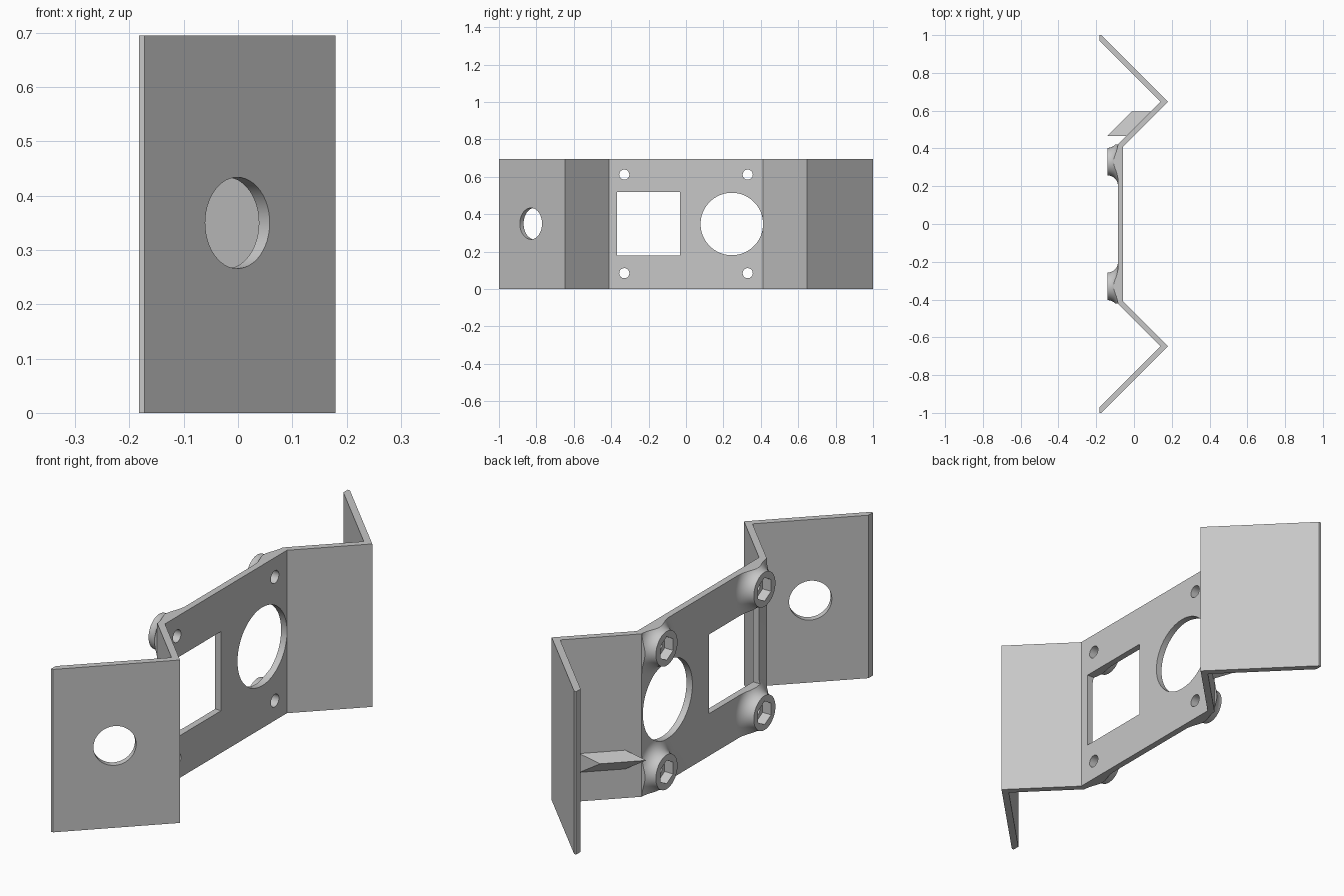
import bpy, bmesh
from math import sin, cos, pi
from mathutils import Vector, Matrix

if "Cube" in bpy.data.objects:
    bpy.data.objects.remove(bpy.data.objects["Cube"], do_unlink=True)

HEIGHT = 0.695
BACK, FACE = -0.085, -0.057          # two sides of the centre plate
SCREWS = [(y, z) for y in (-0.33, 0.33) for z in (0.085, 0.612)]

grey = bpy.data.materials.new("light grey metal")
grey.use_nodes = True
colour = (0.57, 0.57, 0.57, 1)
grey.diffuse_color = colour
grey.node_tree.nodes["Principled BSDF"].inputs["Base Color"].default_value = colour


def make(name, bm):
    bmesh.ops.recalc_face_normals(bm, faces=bm.faces)
    mesh = bpy.data.meshes.new(name)
    bm.to_mesh(mesh)
    bm.free()
    mesh.materials.append(grey)
    obj = bpy.data.objects.new(name, mesh)
    bpy.context.collection.objects.link(obj)
    return obj


def prism(name, points, offset):
    """Extrude a flat outline along an offset."""
    bm = bmesh.new()
    face = bm.faces.new([bm.verts.new(p) for p in points])
    new = bmesh.ops.extrude_face_region(bm, geom=[face])["geom"]
    bmesh.ops.translate(bm, vec=offset,
                        verts=[v for v in new if isinstance(v, bmesh.types.BMVert)])
    return make(name, bm)


def box(name, low, high):
    (x, y, z), (X, Y, Z) = low, high
    return prism(name, [(x, y, z), (x, Y, z), (x, Y, Z), (x, y, Z)], (X - x, 0, 0))


def rod(name, centre, direction, radius, length, sides):
    """Cylinder centred on a point; a hexagon gets its corner at the top."""
    bm = bmesh.new()
    turn = Vector((0, 0, 1)).rotation_difference(Vector(direction)).to_matrix().to_4x4()
    bmesh.ops.create_cone(bm, cap_ends=True, segments=sides, radius1=radius,
                          radius2=radius, depth=length,
                          matrix=Matrix.Translation(centre) @ turn)
    return make(name, bm)


def combine(target, tool, operation):
    mod = target.modifiers.new(operation.title(), "BOOLEAN")
    mod.operation, mod.object, mod.solver = operation, tool, "EXACT"
    bpy.context.view_layer.objects.active = target
    bpy.ops.object.modifier_apply(modifier=mod.name)
    bpy.data.objects.remove(tool, do_unlink=True)


# Folded sheet: half of the outline, mirrored front to back
outer = [(FACE, 0.411), (0.18, 0.648), (-0.172, 1.0)]
inner = [(-0.182, 1.0), (-0.182, 0.97), (0.14, 0.648), (BACK, 0.423)]
half = outer + inner
outline = half + [(x, -y) for x, y in reversed(half)]
bracket = prism("folded_bracket", [(x, y, 0) for x, y in outline], (0, 0, HEIGHT))


# Flared screw bosses, trimmed to the plate edges
def boss(y, z):
    flare = 0.055
    profile = [(-0.07, 0.0), (-0.07, 0.128)]
    for i in range(9):
        a = i / 8 * pi / 2
        profile.append((BACK - flare * (1 - cos(a)), 0.128 - flare * sin(a)))
    profile.append((-0.14, 0.0))
    bm = bmesh.new()
    verts = [bm.verts.new((x, y + r, z)) for x, r in profile]
    edges = [bm.edges.new(pair) for pair in zip(verts, verts[1:])]
    bmesh.ops.spin(bm, geom=verts + edges, cent=(0, y, z), axis=(1, 0, 0),
                   angle=2 * pi, steps=48)
    bmesh.ops.remove_doubles(bm, verts=bm.verts, dist=0.0001)
    return make("screw_boss", bm)


for y, z in SCREWS:
    part = boss(y, z)
    trim = box("trim", (-0.3, -0.42, 0), (0, 0.42, HEIGHT))
    combine(part, trim, "INTERSECT")
    combine(bracket, part, "UNION")

# Window, round port and flange hole
cutters = [
    box("window", (-0.3, -0.37, 0.18), (-0.02, -0.032, 0.518)),
    rod("port", (-0.16, 0.245, 0.348), (1, 0, 0), 0.167, 0.24, 64),
    rod("flange_hole", (-0.01, -0.82, 0.35), (1, -1, 0), 0.084, 0.2, 48),
]
# Screw holes with hexagonal nut pockets
for y, z in SCREWS:
    cutters.append(rod("screw_hole", (-0.1, y, z), (1, 0, 0), 0.027, 0.3, 32))
    hexagon = [(-0.2, y + 0.05 * sin(i * pi / 3), z + 0.05 * cos(i * pi / 3))
               for i in range(6)]
    cutters.append(prism("nut_pocket", hexagon, (0.1, 0, 0)))
for cutter in cutters:
    combine(bracket, cutter, "DIFFERENCE")

bpy.ops.object.select_all(action="DESELECT")
bracket.select_set(True)
bpy.context.view_layer.objects.active = bracket
bpy.ops.object.shade_smooth_by_angle(angle=0.5)

# Wedge-shaped support tab on the rear fold
prism("support_tab",
      [(-0.14, 0.467, 0.187), (-0.035, 0.467, 0.205), (-0.035, 0.467, 0.12)],
      (0.128, 0.128, 0))
